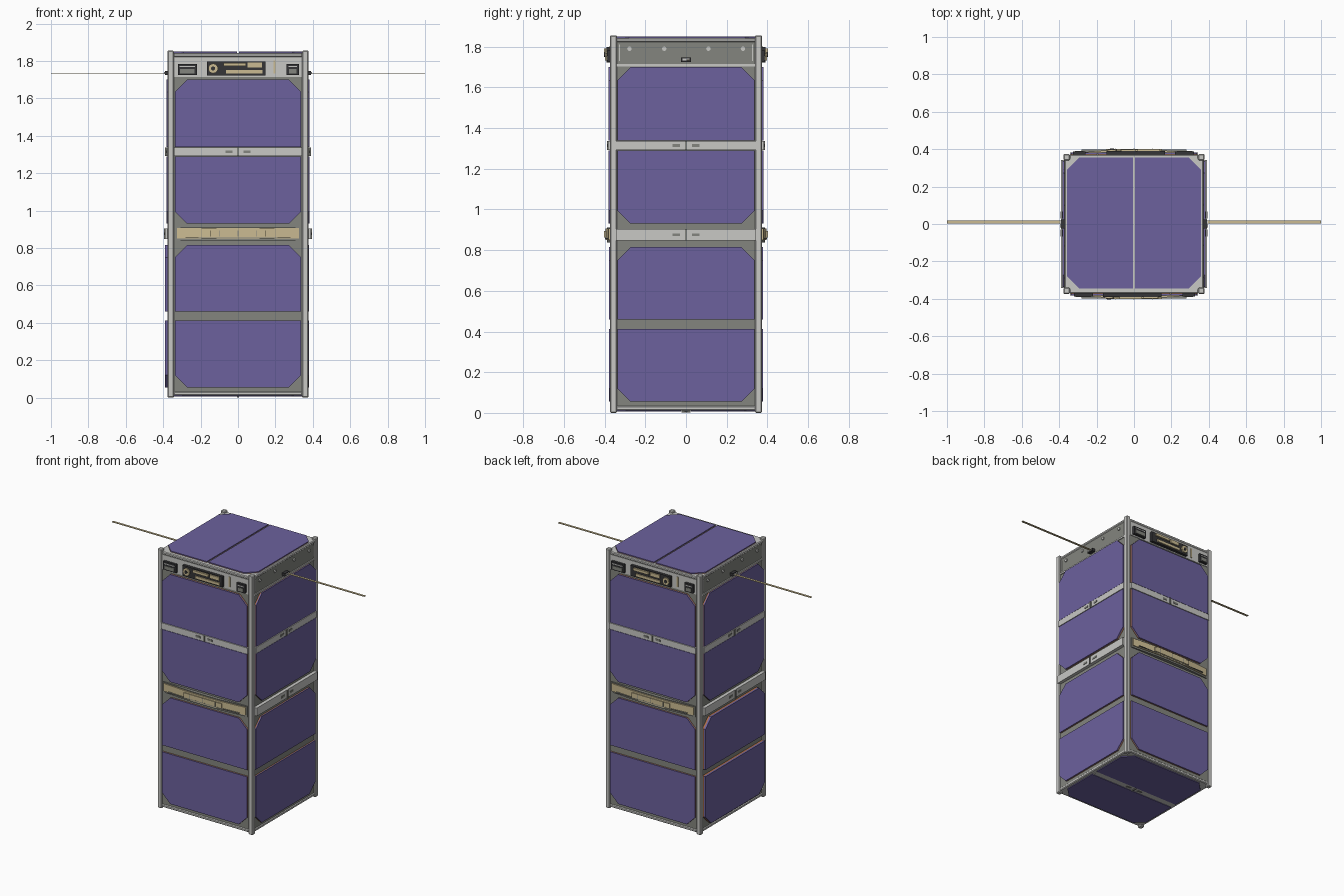
import bpy, bmesh, math
from mathutils import Matrix

if "Cube" in bpy.data.objects:
    bpy.data.objects.remove(bpy.data.objects["Cube"])


def material(name, rgb):
    m = bpy.data.materials.new(name)
    m.diffuse_color = (*rgb, 1)
    m.use_nodes = True
    m.node_tree.nodes["Principled BSDF"].inputs["Base Color"].default_value = m.diffuse_color
    return m


PURPLE = material("solar purple", (0.15, 0.12, 0.34))
LIGHT = material("light aluminium", (0.58, 0.58, 0.56))
GREY = material("panel grey", (0.23, 0.235, 0.21))
GOLD = material("pale gold", (0.60, 0.50, 0.29))
BLACK = material("black", (0.035, 0.035, 0.038))
COPPER = material("copper orange", (0.45, 0.17, 0.07))

# Local side frame: u to the right, v up, w outwards. Sides 0..3 turn about z.
BASE = Matrix(((1, 0, 0, 0), (0, 0, -1, 0), (0, 1, 0, 0), (0, 0, 0, 1)))
SIDES = [Matrix.Rotation(i * math.pi / 2, 4, 'Z') @ BASE for i in range(4)]
SIDE_NAMES = ["front", "right", "back", "left"]
TOP = Matrix.Identity(4)
BOTTOM = Matrix.Rotation(math.pi, 4, 'X')


def prism(name, pts, w0, w1, mat, frame, bevel=0):
    """Extrude a (u, v) outline from w0 to w1 in the given frame."""
    bm = bmesh.new()
    f = bm.faces.new([bm.verts.new((u, v, w0)) for u, v in pts])
    ext = bmesh.ops.extrude_face_region(bm, geom=[f])["geom"]
    bmesh.ops.translate(bm, vec=(0, 0, w1 - w0),
                        verts=[g for g in ext if isinstance(g, bmesh.types.BMVert)])
    bmesh.ops.transform(bm, matrix=frame, verts=bm.verts)
    bmesh.ops.recalc_face_normals(bm, faces=bm.faces)
    me = bpy.data.meshes.new(name)
    bm.to_mesh(me)
    bm.free()
    me.materials.append(mat)
    ob = bpy.data.objects.new(name, me)
    bpy.context.collection.objects.link(ob)
    if bevel:
        mod = ob.modifiers.new("edge", 'BEVEL')
        mod.width, mod.segments = bevel, 1
    return ob


def box(name, u0, u1, v0, v1, w0, w1, mat, frame=TOP, bevel=0):
    return prism(name, [(u0, v0), (u1, v0), (u1, v1), (u0, v1)], w0, w1, mat, frame, bevel)


def disc(name, u, v, r, w0, w1, mat, frame, n=20):
    pts = [(u + r * math.cos(2 * math.pi * k / n), v + r * math.sin(2 * math.pi * k / n))
           for k in range(n)]
    return prism(name, pts, w0, w1, mat, frame)


def cell(name, u0, u1, v0, v1, w0, w1, frame, cuts, c=0.065):
    """Solar cell on a copper backing; cuts names the clipped corners bl br tr tl."""
    corners = {"bl": (u0, v0, 0, 1, 1, 0), "br": (u1, v0, -1, 0, 0, 1),
               "tr": (u1, v1, 0, -1, -1, 0), "tl": (u0, v1, 1, 0, 0, -1)}
    pts = []
    for k, (u, v, a, b, d, e) in corners.items():
        pts += [(u + a * c, v + b * c), (u + d * c, v + e * c)] if k in cuts else [(u, v)]
    mid = (w0 + w1) / 2
    prism(name + "_backing", pts, w0, mid, COPPER, frame)
    prism(name, pts, mid, w1, PURPLE, frame)


def clip_bar(name, half, v0, v1, w0, w1, frame):
    """Light cross bar with a centre joint and two dark slots."""
    box(name, -half, half, v0, v1, w0, w1, LIGHT, frame)
    m = (v0 + v1) / 2
    box(name + "_joint", -0.005, 0.005, v0, v1, w1, w1 + 0.006, GREY, frame)
    for s in (-1, 1):
        box(name + "_slot", s * 0.048 - 0.018, s * 0.048 + 0.018, m - 0.007, m + 0.007,
            w1, w1 + 0.003, GREY, frame)


# Core and corner rails
box("body_core", -0.366, 0.366, -0.366, 0.366, 0.015, 1.832, GREY)
for sx in (-1, 1):
    for sy in (-1, 1):
        box("corner_rail", sx * 0.36 - 0.017, sx * 0.36 + 0.017, sy * 0.357 - 0.017,
            sy * 0.357 + 0.017, 0, 1.856, LIGHT, TOP, 0.005)

for i, F in enumerate(SIDES):
    n = SIDE_NAMES[i]
    # Solar cells
    low = 0.391 if n == "left" else 0.379
    cell(n + "_cell_4", -0.337, 0.337, 1.34, 1.70, 0.365, 0.381, F, ("tl", "tr"))
    cell(n + "_cell_3", -0.337, 0.337, 0.93, 1.29, 0.365, 0.381, F, ("bl", "br"))
    cell(n + "_cell_2", -0.337, 0.337, 0.46, 0.815, 0.365, low, F, ("tl", "tr"))
    cell(n + "_cell_1", -0.337, 0.337, 0.055, 0.412, 0.365, low, F, ("bl", "br"))
    clip_bar(n + "_upper_bar", 0.343, 1.293, 1.337, 0.36, 0.383, F)
    # Frame rods at top and bottom
    box(n + "_top_rod", -0.345, 0.345, 1.822, 1.842, 0.345, 0.371, LIGHT, F, 0.005)
    box(n + "_bottom_rod", -0.345, 0.345, 0.012, 0.033, 0.345, 0.371, LIGHT, F, 0.005)

    if i % 2:  # right and left: antenna sides
        clip_bar(n + "_middle_bar", 0.343, 0.847, 0.905, 0.36, 0.39, F)
        box(n + "_ledge", -0.343, 0.343, 1.702, 1.714, 0.36, 0.373, LIGHT, F)
        for u in (-0.278, -0.107, 0.11, 0.28):
            disc(n + "_screw", u, 1.79, 0.011, 0.36, 0.373, LIGHT, F, 12)
        for s in (-1, 1):
            box(n + "_seam", s * 0.327 - 0.003, s * 0.327 + 0.003, 1.73, 1.81,
                0.36, 0.369, LIGHT, F)
        box(n + "_antenna_socket", -0.025, 0.025, 1.726, 1.746, 0.36, 0.39, BLACK, F)
        box(n + "_antenna_collar", -0.018, 0.018, 1.731, 1.741, 0.39, 0.395, LIGHT, F)
        s = 1 if i == 1 else -1
        box(n + "_antenna", s * 0.002, s * 0.018, 1.733, 1.737, 0.37, 1.0, GOLD, F)
    else:  # front and back: instrument sides
        box(n + "_instrument_plate", -0.343, 0.343, 1.715, 1.822, 0.36, 0.37, LIGHT, F)
        for a, b in ((-0.322, -0.22), (0.26, 0.325)):
            box(n + "_sensor", a, b, 1.725, 1.785, 0.365, 0.387, BLACK, F)
            box(n + "_sensor_cap", a + 0.012, b - 0.012, 1.733, 1.757, 0.387, 0.391, GREY, F)
            box(n + "_sensor_rim", a + 0.01, b - 0.01, 1.768, 1.774, 0.387, 0.39, LIGHT, F)
        box(n + "_camera_board", -0.167, 0.148, 1.723, 1.798, 0.365, 0.39, BLACK, F)
        lens = -0.133 if i == 0 else 0.117
        s = 1 if i == 0 else -1
        disc(n + "_lens_ring", lens, 1.76, 0.026, 0.39, 0.399, GOLD, F)
        disc(n + "_lens", lens, 1.76, 0.011, 0.399, 0.403, BLACK, F)
        c = lens + s * 0.155
        box(n + "_upper_strip", c - 0.10, c + 0.02, 1.772, 1.79, 0.39, 0.402, GOLD, F)
        box(n + "_square_chip", c + 0.03, c + 0.105, 1.766, 1.792, 0.39, 0.398, GOLD, F)
        box(n + "_lower_strip", c - 0.085, c + 0.11, 1.732, 1.752, 0.39, 0.398, GOLD, F)
        box(n + "_gold_strip", 0.189, 0.2, 1.733, 1.803, 0.37, 0.376, GOLD, F)

        # Gently bowed gold deployer bar across the middle
        L = F @ Matrix(((1, 0, 0, 0), (0, 0, 1, 0), (0, 1, 0, 0), (0, 0, 0, 1)))
        prism(n + "_bar_tray", [(-0.335, 0.36), (0.335, 0.36), (0.335, 0.372), (0.1, 0.389),
              (-0.1, 0.389), (-0.335, 0.372)], 0.838, 0.912, GREY, L)
        prism(n + "_gold_bar", [(-0.325, 0.37), (0.325, 0.37), (0.325, 0.38), (0.12, 0.396),
              (-0.12, 0.396), (-0.325, 0.38)], 0.85, 0.906, GOLD, L)
        box(n + "_bar_ridge", -0.15, 0.15, 0.862, 0.894, 0.39, 0.402, GOLD, F)
        for u in (-0.1, 0.0, 0.1):
            box(n + "_bar_line", u - 0.002, u + 0.002, 0.862, 0.894, 0.402, 0.4035, GREY, F)
        box(n + "_bar_groove", -0.28, 0.28, 0.855, 0.859, 0.38, 0.397, GREY, F)

# Top: light plate with two cells split along y
box("top_plate", -0.35, 0.35, -0.35, 0.35, 1.825, 1.842, LIGHT)
cell("top_cell_left", -0.357, -0.006, -0.345, 0.355, 1.838, 1.850, TOP, ("bl", "tl"))
cell("top_cell_right", 0.006, 0.357, -0.345, 0.355, 1.838, 1.850, TOP, ("br", "tr"))

# Bottom: two cells split along x with a slotted bar
box("bottom_plate", -0.35, 0.35, -0.35, 0.35, -0.02, -0.012, LIGHT, BOTTOM)
cell("bottom_cell_back", -0.35, 0.35, -0.35, -0.024, -0.018, -0.006, BOTTOM, ("bl", "br"))
cell("bottom_cell_front", -0.35, 0.35, 0.024, 0.35, -0.018, -0.006, BOTTOM, ("tl", "tr"))
clip_bar("bottom_bar", 0.343, -0.022, 0.022, -0.02, -0.008, BOTTOM)
